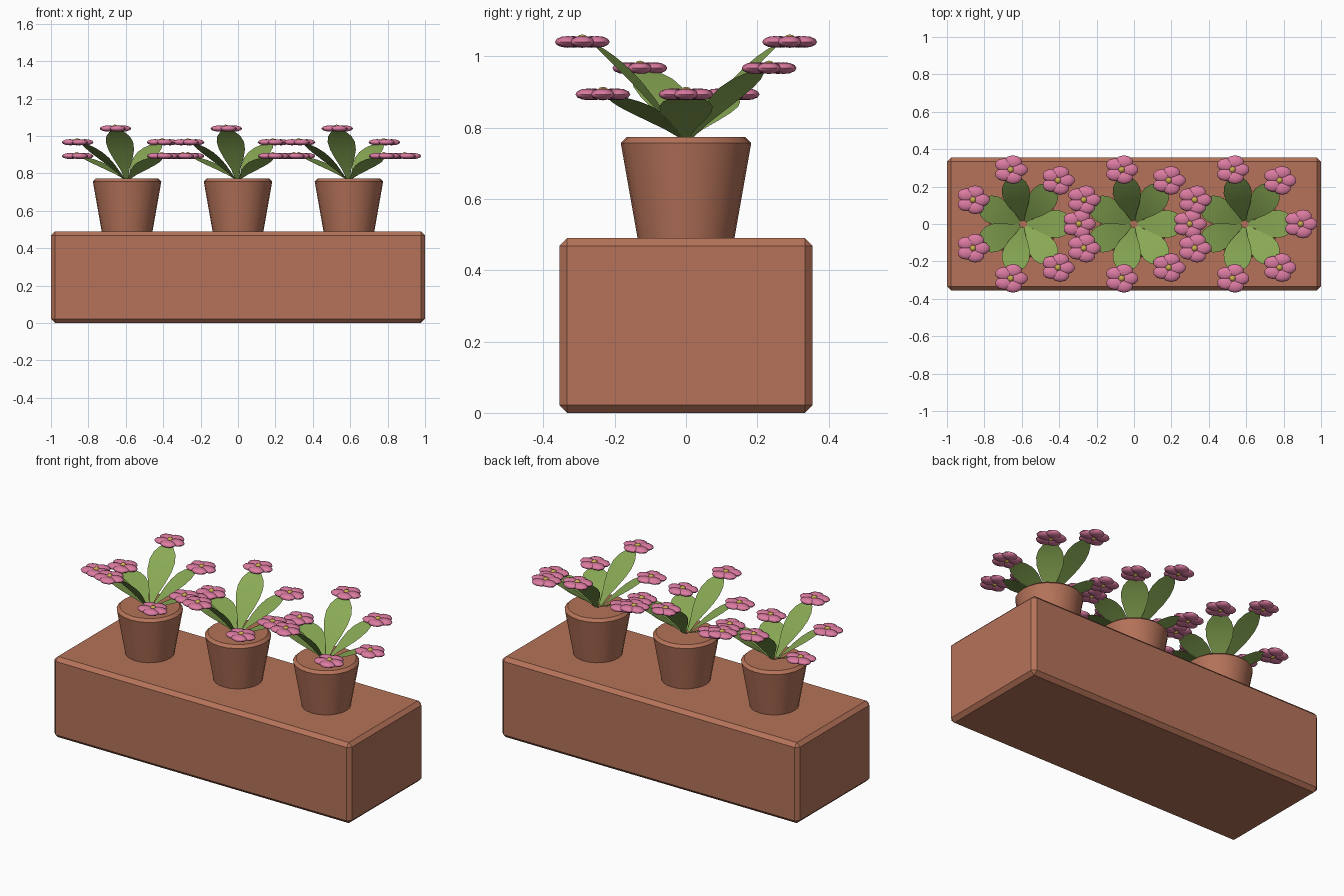
import bpy, bmesh, math
from mathutils import Matrix, Vector

if "Cube" in bpy.data.objects:
    bpy.data.objects.remove(bpy.data.objects["Cube"])


def material(name, rgb):
    m = bpy.data.materials.new(name)
    m.diffuse_color = (*rgb, 1)
    m.use_nodes = True
    m.node_tree.nodes["Principled BSDF"].inputs["Base Color"].default_value = m.diffuse_color
    return m


TERRACOTTA = material("terracotta", (0.46, 0.17, 0.10))
GREEN = material("leaf green", (0.25, 0.40, 0.09))
PINK = material("petal pink", (0.72, 0.20, 0.36))
YELLOW = material("flower centre yellow", (0.60, 0.42, 0.08))


def finish(name, bm, mat, loc=(0, 0, 0), smooth=None):
    me = bpy.data.meshes.new(name)
    bm.to_mesh(me)
    bm.free()
    me.materials.append(mat)
    ob = bpy.data.objects.new(name, me)
    ob.location = loc
    bpy.context.collection.objects.link(ob)
    if smooth:
        bpy.ops.object.select_all(action='DESELECT')
        ob.select_set(True)
        bpy.context.view_layer.objects.active = ob
        bpy.ops.object.shade_smooth_by_angle(angle=math.radians(smooth))
    return ob


# Planter box with chamfered edges
bm = bmesh.new()
bmesh.ops.create_cube(bm, size=1, matrix=Matrix.Diagonal((2, 0.71, 0.49, 1)))
bmesh.ops.bevel(bm, geom=bm.edges[:], offset=0.022, segments=1, affect='EDGES')
finish("planter_box", bm, TERRACOTTA, (0, 0, 0.245))


# Pot: tapered closed solid with a chamfered rim
def pot(x):
    bm = bmesh.new()
    n = 24
    rings = [[bm.verts.new((r * math.cos(a), r * math.sin(a), z))
              for a in (2 * math.pi * i / n for i in range(n))]
             for r, z in ((0.135, 0.485), (0.183, 0.757), (0.166, 0.773))]
    for lo, hi in zip(rings, rings[1:]):
        for i in range(n):
            j = (i + 1) % n
            bm.faces.new((lo[i], lo[j], hi[j], hi[i]))
    bm.faces.new(rings[0][::-1])
    bm.faces.new(rings[-1])
    finish("pot", bm, TERRACOTTA, (x, 0, 0), 30)


# Leaf: arched blade, (distance along, half width)
BLADE = ((0, 0.01), (0.15, 0.026), (0.32, 0.052), (0.5, 0.071), (0.66, 0.075),
         (0.8, 0.064), (0.91, 0.042), (1, 0.012))


def leaf(x, angle, rise):
    bm = bmesh.new()
    rows = []
    for t, w in BLADE:
        r, z = 0.018 + 0.25 * t, rise * (1.35 * t - 0.35 * t * t)
        rows.append([bm.verts.new((r, s * w, z)) for s in (-1, 0, 1)])
    for a, b in zip(rows, rows[1:]):
        for k in (0, 1):
            bm.faces.new((a[k], b[k], b[k + 1], a[k + 1]))
    bm.transform(Matrix.Rotation(angle, 4, 'Z'))
    finish("leaf", bm, GREEN, (x, 0, 0.772), 40)


# Flower: five flattened petals and a round centre
def flower(loc):
    bm = bmesh.new()
    for k in range(5):
        a = 2 * math.pi * k / 5
        place = Matrix.Translation((0.043 * math.cos(a), 0.043 * math.sin(a), 0))
        bmesh.ops.create_uvsphere(bm, u_segments=10, v_segments=6, radius=1,
                                  matrix=place @ Matrix.Diagonal((0.048, 0.036, 0.0165, 1)))
    finish("flower_petals", bm, PINK, loc, 60)
    bm = bmesh.new()
    bmesh.ops.create_uvsphere(bm, u_segments=10, v_segments=6, radius=0.019)
    finish("flower_centre", bm, YELLOW, loc + Vector((0, 0, 0.002)), 60)


# Three potted plants, seven leaves and flowers each at three heights
for x in (-0.593, 0, 0.593):
    pot(x)
    for i in range(7):
        a = 2 * math.pi * i / 7
        z = 0.893 + 0.0735 * (i % 3)
        leaf(x, a, z - 0.775)
        flower(Vector((x + 0.298 * math.cos(a), 0.298 * math.sin(a), z)))
